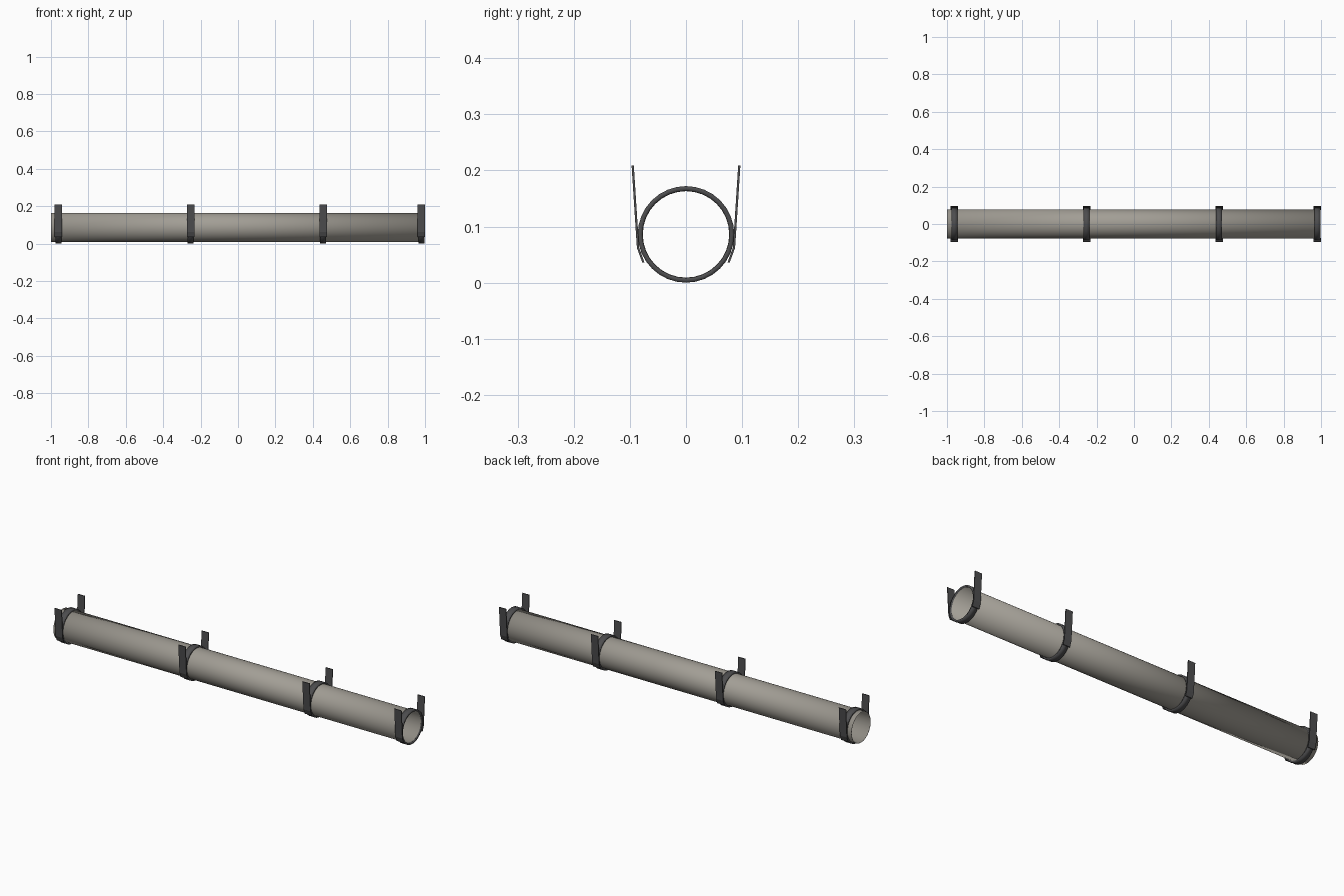
import bpy, bmesh, math

if "Cube" in bpy.data.objects:
    bpy.data.objects.remove(bpy.data.objects["Cube"])

PIPE_Z = 0.086


def material(name, rgb):
    m = bpy.data.materials.new(name)
    m.diffuse_color = (*rgb, 1)
    m.use_nodes = True
    m.node_tree.nodes["Principled BSDF"].inputs["Base Color"].default_value = m.diffuse_color
    return m


grey_pipe = material("warm_grey_pipe", (0.36, 0.34, 0.30))
dark_metal = material("dark_metal", (0.075, 0.075, 0.078))


def sweep_x(name, profile, x0, x1, mat, closed=True, smooth=False):
    """Extrude a closed (y, z) outline along x; no end caps when closed is False."""
    bm = bmesh.new()
    a = [bm.verts.new((x0, y, z)) for y, z in profile]
    b = [bm.verts.new((x1, y, z)) for y, z in profile]
    n = len(profile)
    for i in range(n):
        j = (i + 1) % n
        bm.faces.new((a[i], a[j], b[j], b[i]))
    if closed:
        bm.faces.new(a)
        bm.faces.new(b)
    bmesh.ops.recalc_face_normals(bm, faces=bm.faces)
    me = bpy.data.meshes.new(name)
    bm.to_mesh(me)
    bm.free()
    me.materials.append(mat)
    for p in me.polygons:
        p.use_smooth = smooth
    ob = bpy.data.objects.new(name, me)
    bpy.context.collection.objects.link(ob)
    return ob


def circle(r, n=32):
    return [(r * math.cos(2 * math.pi * i / n), PIPE_Z + r * math.sin(2 * math.pi * i / n))
            for i in range(n)]


def add_wall(ob, thickness):
    mod = ob.modifiers.new("wall", 'SOLIDIFY')
    mod.thickness = thickness
    mod.offset = -1


# Open pipe
pipe = sweep_x("pipe", circle(0.078), -1.0, 0.99, grey_pipe, closed=False, smooth=True)
add_wall(pipe, 0.001)

# Clamp outline: flared bottom tip, bend, long upright tab
outer = [(0.078, 0.036), (0.0875, 0.062), (0.090, 0.10), (0.097, 0.209)]
inner = [(y - 0.004, z) for y, z in reversed(outer)]

# Clamps: a ring round the pipe and a strap on each side
for i, x in enumerate((-0.96, -0.253, 0.455, 0.98)):
    ring = sweep_x(f"clamp_ring_{i}", circle(0.086), x - 0.016, x + 0.016,
                   dark_metal, closed=False, smooth=True)
    add_wall(ring, 0.0085)
    for side, label in ((-1, "front"), (1, "back")):
        sweep_x(f"clamp_strap_{label}_{i}", [(side * y, z) for y, z in outer + inner],
                x - 0.02, x + 0.02, dark_metal)
